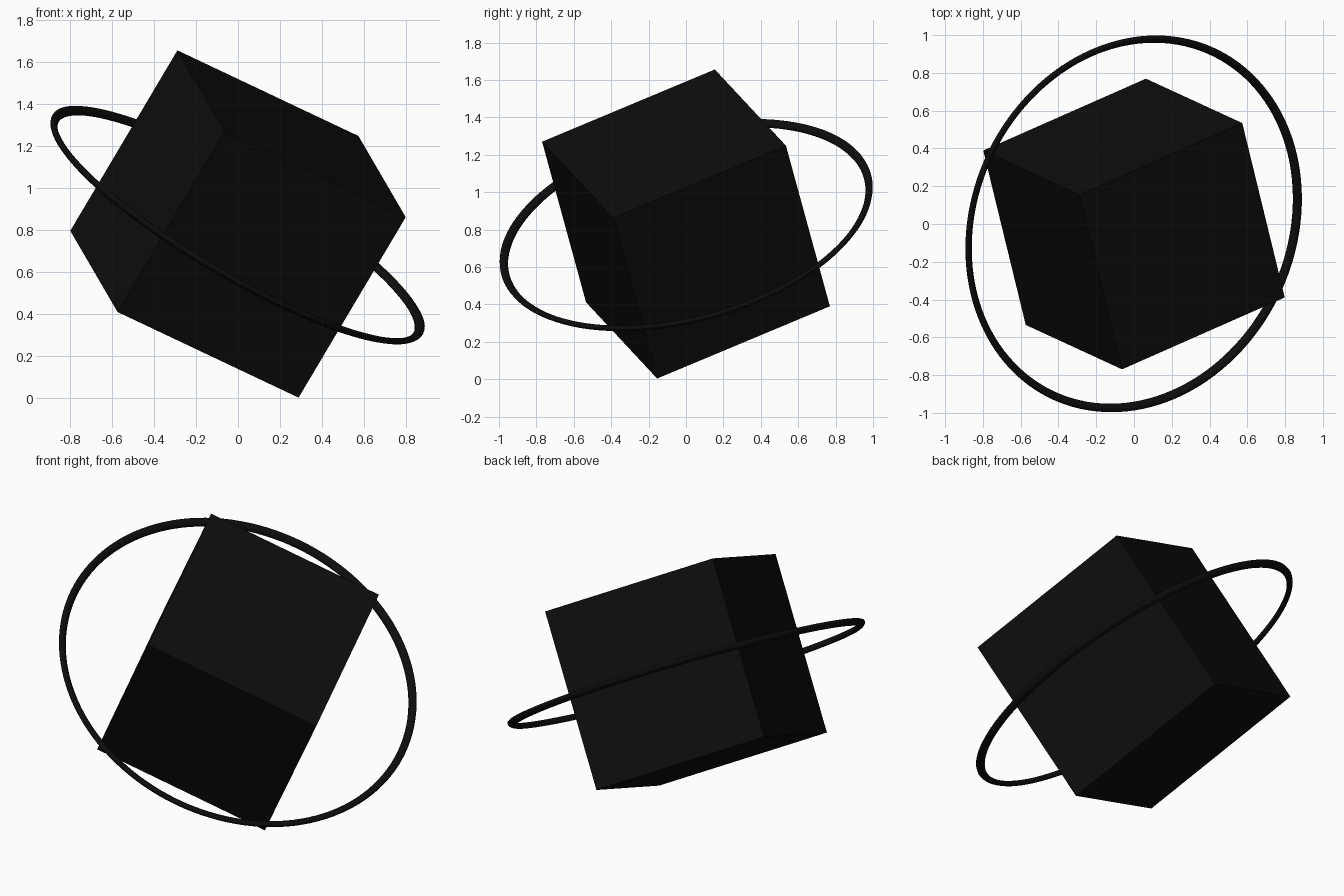
import bpy, bmesh, math
from mathutils import Vector, Matrix

if "Cube" in bpy.data.objects:
    bpy.data.objects.remove(bpy.data.objects["Cube"])

# One near-black colour for everything
black = bpy.data.materials.new("near_black")
black.diffuse_color = (0.004, 0.004, 0.004, 1)
black.use_nodes = True
black.node_tree.nodes["Principled BSDF"].inputs["Base Color"].default_value = black.diffuse_color

# Shared tilted frame: the ring circles the cube's own upright axis
up = Vector((0.497, -0.229, 0.837)).normalized()
side = Vector((0.837, 0.375, -0.409))
side = (side - up * side.dot(up)).normalized()
back = up.cross(side)
frame = Matrix((side, back, up)).transposed().to_4x4()
frame.translation = (0, 0, 0.83)


def add_part(name, bm):
    bmesh.ops.recalc_face_normals(bm, faces=bm.faces)
    mesh = bpy.data.meshes.new(name)
    bm.to_mesh(mesh)
    bm.free()
    obj = bpy.data.objects.new(name, mesh)
    bpy.context.collection.objects.link(obj)
    mesh.materials.append(black)
    obj.matrix_world = frame
    return obj


# Solid cube
bm = bmesh.new()
bmesh.ops.create_cube(bm, size=1.026)
add_part("cube_body", bm)

# Thin ring: a slanted oval cross-section spun around the upright axis
RADIUS, DROP, LONG, SHORT, SLANT, SIDES = 1.003, -0.011, 0.024, 0.015, math.radians(35), 12
bm = bmesh.new()
profile = []
for i in range(SIDES):
    a = math.tau * i / SIDES
    u, v = LONG * math.cos(a), SHORT * math.sin(a)
    profile.append(bm.verts.new((RADIUS + u * math.cos(SLANT) - v * math.sin(SLANT), 0,
                                 DROP + u * math.sin(SLANT) + v * math.cos(SLANT))))
edges = [bm.edges.new((profile[i], profile[(i + 1) % SIDES])) for i in range(SIDES)]
bmesh.ops.spin(bm, geom=profile + edges, cent=(0, 0, 0), axis=(0, 0, 1),
               angle=math.tau, steps=128, use_merge=True)
bmesh.ops.remove_doubles(bm, verts=bm.verts, dist=0.0005)
ring = add_part("orbit_ring", bm)
for p in ring.data.polygons:
    p.use_smooth = True
